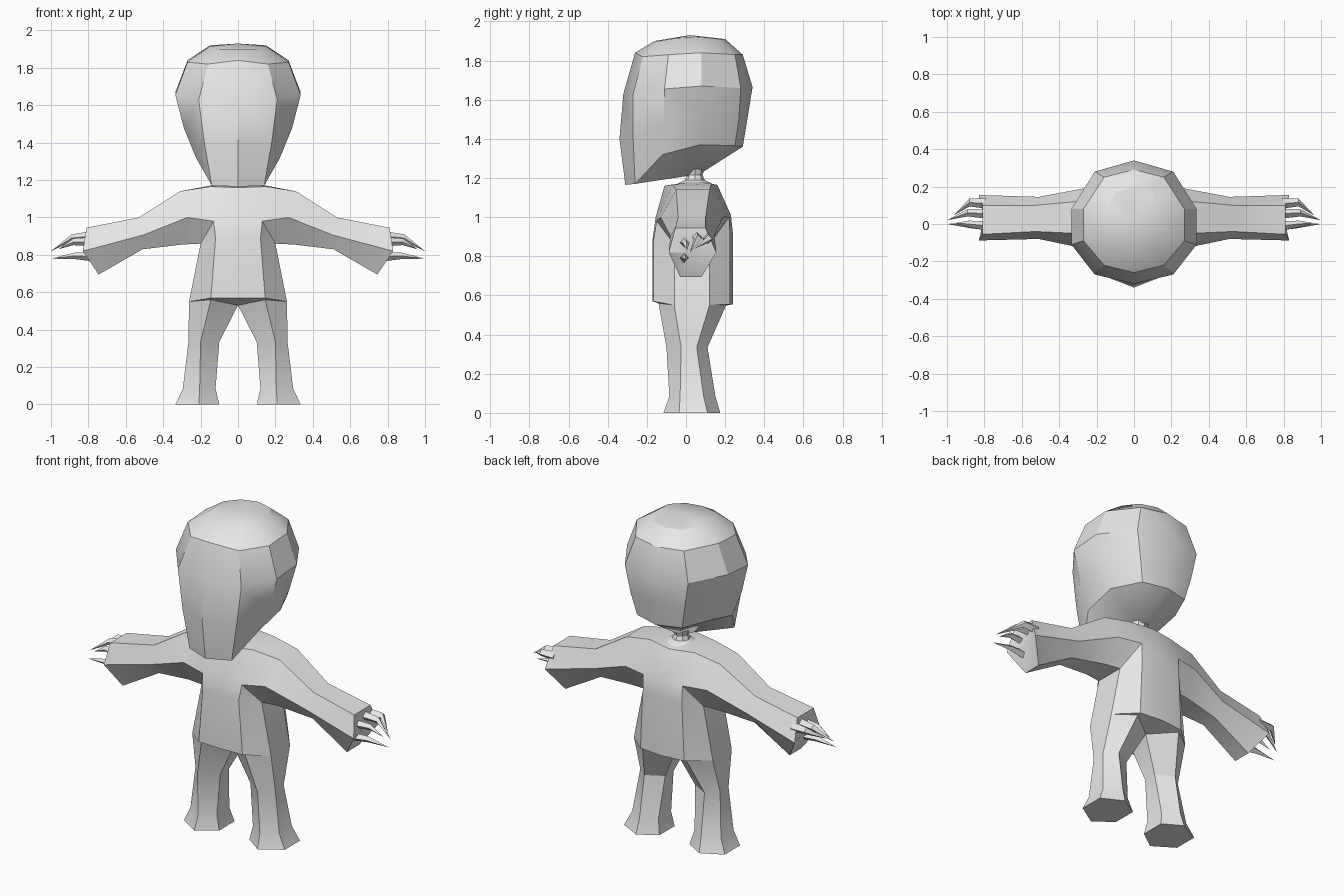
import bpy, bmesh, math
from mathutils import Vector

if "Cube" in bpy.data.objects:
    bpy.data.objects.remove(bpy.data.objects["Cube"])

skin = bpy.data.materials.new("plain grey")
skin.diffuse_color = (0.8, 0.8, 0.8, 1)
skin.use_nodes = True
skin.node_tree.nodes["Principled BSDF"].inputs["Base Color"].default_value = skin.diffuse_color


def build(name, faces, angle=30):
    """Mesh from right-half faces, mirrored over x = 0 and welded."""
    bm = bmesh.new()
    for f in faces:
        for s in (1, -1):
            pts = []
            for p in f:
                q = (p[0] * s, p[1], p[2])
                if q not in pts:
                    pts.append(q)
            if len(pts) > 2:
                bm.faces.new([bm.verts.new(q) for q in pts])
    bmesh.ops.remove_doubles(bm, verts=bm.verts, dist=0.0005)
    bmesh.ops.recalc_face_normals(bm, faces=bm.faces)
    me = bpy.data.meshes.new(name)
    bm.to_mesh(me)
    bm.free()
    ob = bpy.data.objects.new(name, me)
    bpy.context.collection.objects.link(ob)
    me.materials.append(skin)
    bpy.ops.object.select_all(action='DESELECT')
    ob.select_set(True)
    bpy.context.view_layer.objects.active = ob
    bpy.ops.object.shade_smooth_by_angle(angle=math.radians(angle))
    return ob


def loft(rings, closed=True):
    """Quads between successive rings of equal length."""
    out = []
    for a, b in zip(rings, rings[1:]):
        n = len(a)
        for i in range(n if closed else n - 1):
            j = (i + 1) % n
            out.append([a[i], a[j], b[j], b[i]])
    return out


def fan(ring, tip, closed=True):
    return loft([ring, [tip] * len(ring)], closed)


# Head: half rings running from face centre round to the back
head_rings = [
    [(0, -.16, 1.9), (.1, -.14, 1.9), (.15, -.05, 1.915),
     (.15, .08, 1.92), (.1, .17, 1.91), (0, .2, 1.91)],
    [(0, -.26, 1.84), (.16, -.22, 1.82), (.27, -.09, 1.83),
     (.27, .08, 1.84), (.16, .25, 1.83), (0, .29, 1.83)],
    [(0, -.32, 1.63), (.21, -.27, 1.63), (.335, -.11, 1.655),
     (.335, .08, 1.67), (.21, .28, 1.66), (0, .34, 1.665)],
    [(0, -.34, 1.4), (.18, -.27, 1.4), (.29, -.115, 1.48),
     (.29, .075, 1.515), (.18, .27, 1.5), (0, .315, 1.51)],
    [(0, -.31, 1.165), (.14, -.26, 1.17), (.225, -.12, 1.32),
     (.23, .075, 1.37), (.15, .25, 1.365), (0, .29, 1.36)],
]
build("head", loft(head_rings, False)
      + fan(head_rings[0], (0, .02, 1.93), False)
      + fan(head_rings[-1], (0, .07, 1.22), False))

# Neck: short stalk flaring into the shoulders
neck = [[(r * math.sin(a), .045 + r * math.cos(a), z)
         for a in (k * math.pi / 4 for k in range(5))]
        for r, z in ((.1, 1.165), (.05, 1.19), (.04, 1.215), (.05, 1.25))]
build("neck", loft(neck, False))

# Torso: hem and chest half rings, then the shoulder yoke
hem = [(0, -.17, .57), (.145, -.165, .57), (.262, -.06, .55),
       (.262, .12, .55), (.145, .225, .555), (0, .24, .555)]
chest = [(0, -.17, .89), (.12, -.165, .89), (.2, -.06, .86),
         (.2, .12, .86), (.13, .225, .9), (0, .24, .91)]
front_mid, back_mid = (0, -.155, 1.0), (0, .23, 1.01)
front_pit, back_pit = (.13, -.15, .98), (.13, .22, 1.0)
front_top, back_top = (0, -.11, 1.16), (0, .16, 1.165)
yoke_front, yoke_back = (.15, -.07, 1.165), (.15, .13, 1.17)
body = loft([hem, chest], False) + [
    [chest[0], chest[1], front_pit, front_mid],
    [chest[1], chest[2], front_pit],
    [chest[5], chest[4], back_pit, back_mid],
    [chest[4], chest[3], back_pit],
    [front_mid, front_pit, yoke_front, front_top],
    [back_mid, back_pit, yoke_back, back_top],
] + fan([front_top, yoke_front, yoke_back, back_top], (0, .045, 1.185), False)

# Arms: hexagonal rings from shoulder to wrist, with a closed hand end
arm = [[yoke_front, yoke_back, back_pit, chest[3], chest[2], front_pit]]
for (xt, zt), (xm, zm), (xb, zb), (tf, tb, bk, bb, bf, ft) in (
        ((.31, 1.14), (.27, 1.0), (.3, .855), (-.05, .12, .19, .11, -.04, -.13)),
        ((.53, 1.0), (.51, .905), (.51, .83), (-.04, .1, .145, .08, -.02, -.08)),
        ((.81, .945), (.83, .82), (.745, .695), (-.055, .1, .155, .08, -.03, -.088))):
    arm.append([(xt, tf, zt), (xt, tb, zt), (xm, bk, zm),
                (xb, bb, zb), (xb, bf, zb), (xm, ft, zm)])
body += loft(arm) + fan(arm[-1], (.8, .035, .82))

# Legs: hexagonal rings from hip to sole
leg = [[(.145, -.14, .56), hem[2], hem[3], (.145, .205, .55),
        (0, .1, .53), (0, -.04, .53)]]
for z, xi, xm, xo, yf, y1, y2, yb in (
        (.335, .10, .20, .265, -.10, -.025, .055, .11),
        (.085, .12, .205, .295, -.085, -.03, .09, .15),
        (0, .10, .21, .335, -.115, -.035, .11, .175)):
    leg.append([(xm, yf, z), (xo, y1, z), (xo, y2, z),
                (xm, yb, z), (xi, y2, z), (xi, y1, z)])
body += loft(leg) + [leg[-1]]

# Underside between the hem and the legs
top = leg[0]
body += [[hem[0], hem[1], top[0], top[5]], [hem[1], hem[2], top[0]],
         [hem[5], hem[4], top[3], top[4]], [hem[4], hem[3], top[3]]]
build("body", body)

# Claws: curved four-sided spikes on each hand
claws = []
for base, mid, tip, r in (
        ((.79, .11, .89), (.88, .115, .89), (.965, .045, .84), .028),
        ((.79, .055, .9), (.89, .06, .89), (1.0, .02, .82), .026),
        ((.79, -.01, .87), (.88, 0, .87), (.96, .005, .83), .024),
        ((.78, -.01, .79), (.87, -.005, .795), (1.0, .0, .78), .024)):
    rings = []
    for c, s in ((base, r), (mid, r * .75)):
        rings.append([tuple(Vector(c) + Vector((0, s * dy, s * dz)))
                      for dy, dz in ((0, 1), (1, 0), (0, -1), (-1, 0))])
    claws += loft(rings) + fan(rings[-1], tip) + [rings[0]]
build("claws", claws)
